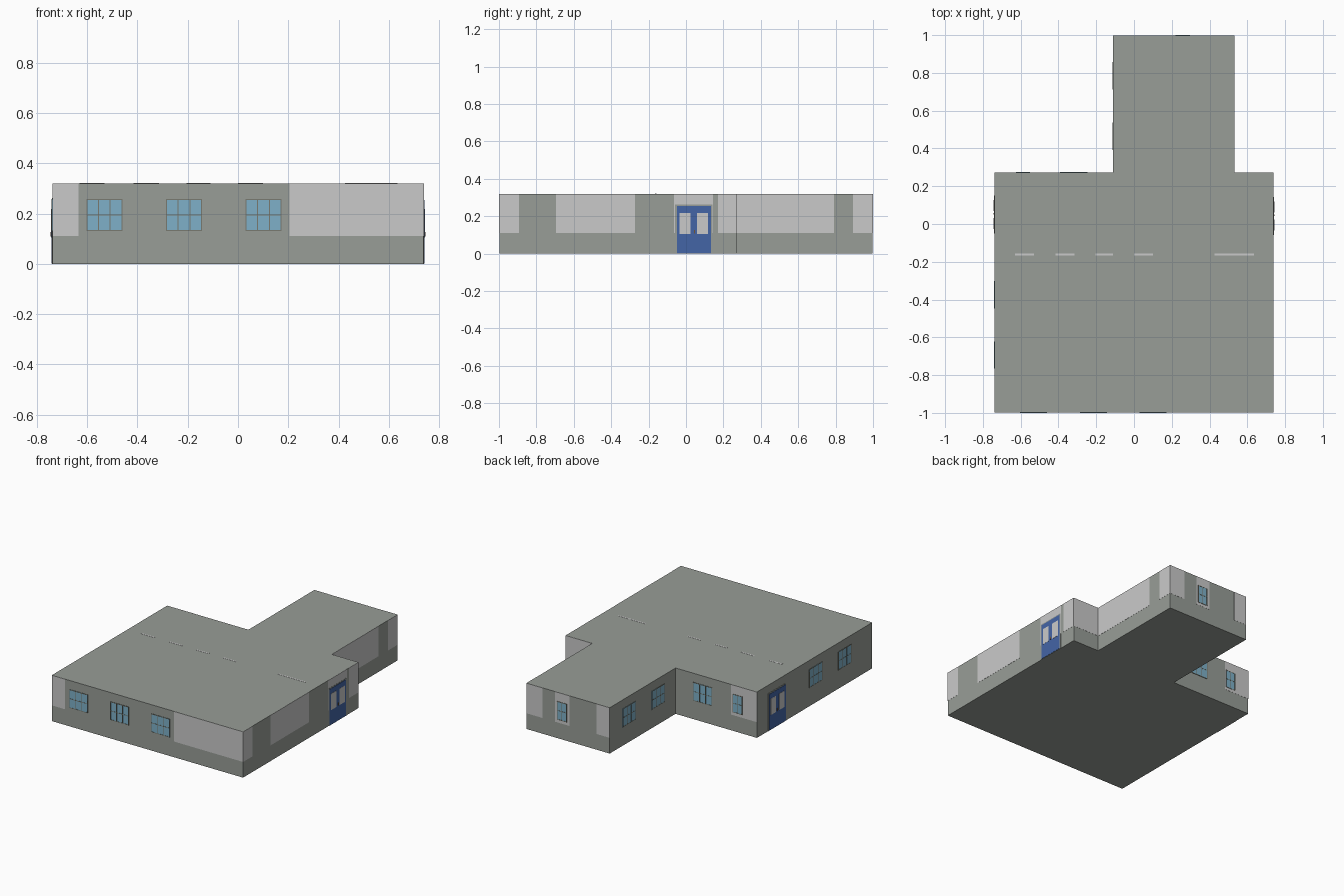
import bpy, bmesh
from mathutils import Vector

if "Cube" in bpy.data.objects:
    bpy.data.objects.remove(bpy.data.objects["Cube"])


def srgb(r, g, b):
    f = lambda c: c / 12.92 if c <= 0.04045 else ((c + 0.055) / 1.055) ** 2.4
    return tuple(f(c / 255) for c in (r, g, b)) + (1.0,)


def material(name, *rgb):
    m = bpy.data.materials.new(name)
    m.diffuse_color = srgb(*rgb)
    m.use_nodes = True
    m.node_tree.nodes["Principled BSDF"].inputs["Base Color"].default_value = m.diffuse_color
    return m


GREY = material("grey render", 152, 157, 151)
LIGHT = material("light render", 202, 202, 202)
GLASS = material("window glass", 126, 176, 200)
FRAME = material("window frame", 120, 122, 112)
BLUE = material("door blue", 68, 101, 166)
BROWN = material("handle brown", 110, 85, 60)

H, DADO = 0.32, 0.11          # wall height, height of the grey lower band
X, YF, YM, YB = 0.738, -0.998, 0.272, 0.998
WL, WR = -0.11, 0.532         # wing left and right


def make_object(name, bm, mat):
    bmesh.ops.recalc_face_normals(bm, faces=bm.faces)
    me = bpy.data.meshes.new(name)
    bm.to_mesh(me)
    bm.free()
    me.materials.append(mat)
    ob = bpy.data.objects.new(name, me)
    bpy.context.collection.objects.link(ob)
    return ob


def boxes(name, mat, items):
    """One object made of several boxes given as (low corner, high corner)."""
    bm = bmesh.new()
    for a, b in items:
        vs = bmesh.ops.create_cube(bm, size=1)["verts"]
        a, b = Vector(a), Vector(b)
        for v in vs:
            v.co = Vector(((a[i] + b[i]) / 2 + v.co[i] * (b[i] - a[i])) for i in range(3))
    return make_object(name, bm, mat)


def plate(wall, u0, u1, z0, z1, d):
    """Box corners of a plate on a wall; wall = (axis it runs along, offset, outward sign)."""
    axis, off, sign = wall
    n0, n1 = sorted((off - sign * 0.002, off + sign * d))
    if axis == "x":
        return (u0, n0, z0), (u1, n1, z1)
    return (n0, u0, z0), (n1, u1, z1)


FRONT, RIGHT, LEFT = ("x", YF, -1), ("y", X, 1), ("y", -X, -1)
BACK, WING_BACK = ("x", YM, 1), ("x", YB, 1)
WING_RIGHT, WING_LEFT = ("y", WR, 1), ("y", WL, -1)

# T-shaped building shell
outline = [(-X, YF), (X, YF), (X, YM), (WR, YM), (WR, YB), (WL, YB), (WL, YM), (-X, YM)]
bm = bmesh.new()
base = bm.faces.new([bm.verts.new((x, y, 0)) for x, y in outline])
ext = bmesh.ops.extrude_face_region(bm, geom=[base])["geom"]
bmesh.ops.translate(bm, vec=(0, 0, H), verts=[g for g in ext if isinstance(g, bmesh.types.BMVert)])
if not base.is_valid or not any(f.calc_center_median().z < 0.01 for f in bm.faces):
    bm.faces.new([v for v in bm.verts if v.co.z < 0.01])
make_object("building_shell", bm, GREY)

# Light upper wall panels
panels = [
    (FRONT, -X, -0.635), (FRONT, 0.205, X),
    (RIGHT, YF, -0.893), (RIGHT, -0.695, -0.273), (RIGHT, -0.064, 0.144), (RIGHT, 0.17, YM),
    (BACK, WR, X), (BACK, -X, -0.54),
    (WING_RIGHT, YM, 0.79), (WING_RIGHT, 0.893, YB),
    (WING_BACK, WL, -0.01), (WING_BACK, 0.2, 0.31), (WING_BACK, 0.41, WR),
]
boxes("light_wall_panels", LIGHT, [plate(w, a, b, DADO, H, 0.001) for w, a, b in panels])

# Light strips where the inner wall meets the roof
strips = [(-0.63, -0.53), (-0.415, -0.315), (-0.205, -0.11), (0, 0.1), (0.425, 0.635)]
boxes("roof_strips", LIGHT, [((a, -0.167, H - 0.002), (b, -0.157, H + 0.001)) for a, b in strips])


def window(name, wall, u0, u1, cols):
    z0, z1, t = 0.13, 0.258, 0.002
    boxes(name + "_glass", GLASS, [plate(wall, u0, u1, z0, z1, 0.002)])
    bars = [(u0, u1, z, z + 2 * t) for z in (z0, (z0 + z1) / 2 - t, z1 - 2 * t)]
    for i in range(cols + 1):
        u = u0 + t + (u1 - u0 - 2 * t) * i / cols
        bars.append((u - t, u + t, z0, z1))
    boxes(name + "_frame", FRAME, [plate(wall, *b, 0.003) for b in bars])


# Windows, three panes wide or two panes wide
for i, (wall, u0, u1, cols) in enumerate([
    (FRONT, -0.603, -0.46, 3), (FRONT, -0.286, -0.143, 3), (FRONT, 0.03, 0.173, 3),
    (LEFT, -0.447, -0.303, 3), (LEFT, -0.765, -0.622, 3),
    (BACK, -0.392, -0.247, 3), (BACK, -0.626, -0.55, 2),
    (WING_LEFT, 0.713, 0.857, 3), (WING_LEFT, 0.393, 0.537, 3),
    (WING_BACK, 0.22, 0.296, 2),
]):
    window(f"window_{i + 1}", wall, u0, u1, cols)

# Double doors on both sides
for side, wall, c in (("right", RIGHT, 0.042), ("left", LEFT, 0.05)):
    boxes(side + "_door_surround", GREY, [plate(wall, c - 0.1, c + 0.1, 0, 0.262, 0.002)])
    boxes(side + "_door", BLUE, [plate(wall, c - 0.091, c + 0.091, 0.002, 0.254, 0.004)])
    boxes(side + "_door_panes", LIGHT, [
        plate(wall, c + s - 0.029, c + s + 0.029, 0.104, 0.218, 0.005) for s in (-0.047, 0.047)])
    boxes(side + "_door_handles", BROWN, [plate(wall, c + 0.001, c + 0.007, 0.108, 0.126, 0.007)])
